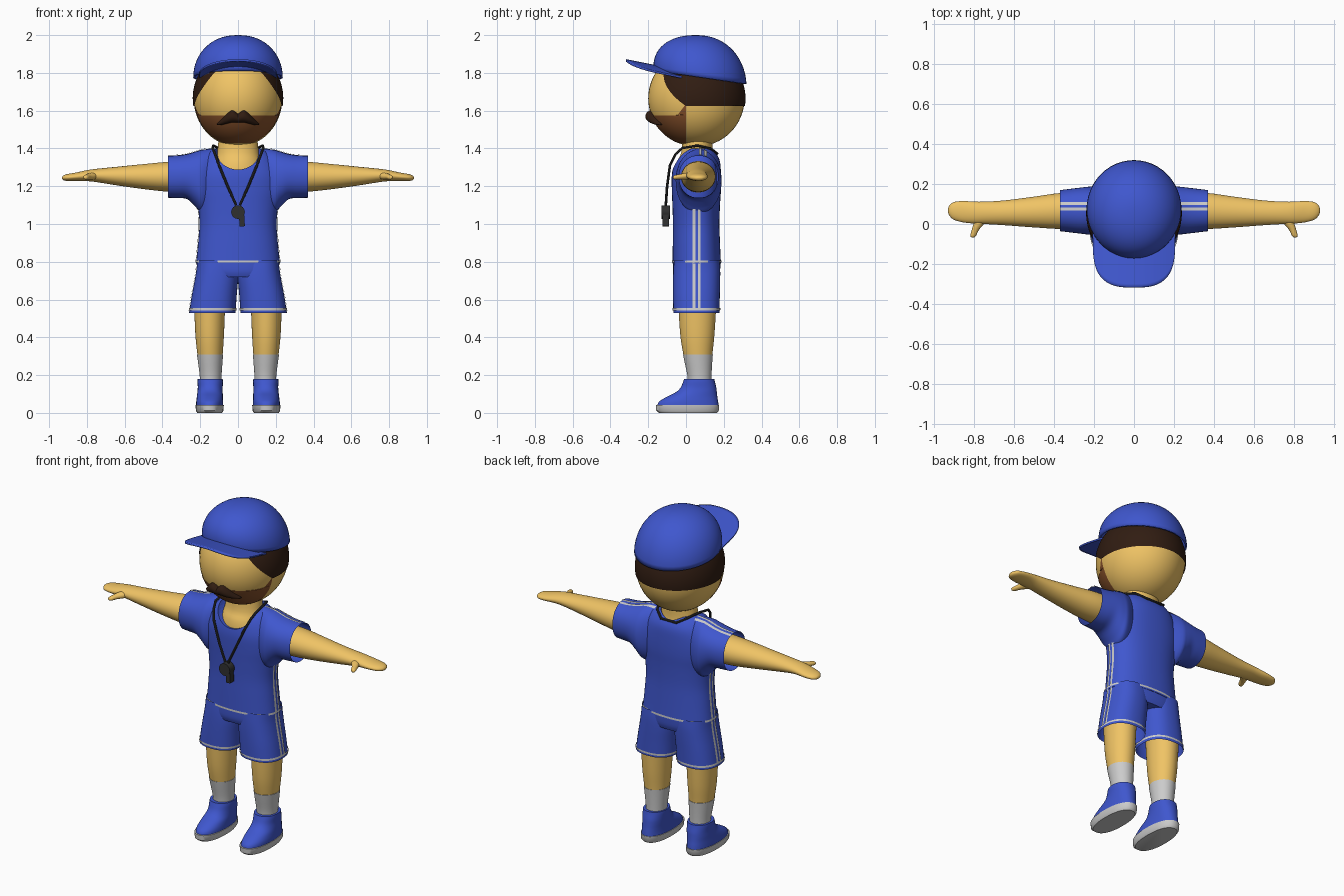
import bpy, bmesh
from math import sin, cos, pi, acos, sqrt, copysign
from mathutils import Vector

if "Cube" in bpy.data.objects:
    bpy.data.objects.remove(bpy.data.objects["Cube"])

COLORS = {'skin': (0.87, 0.55, 0.13), 'blue': (0.05, 0.095, 0.62), 'hair': (0.03, 0.012, 0.006),
          'beard': (0.25, 0.085, 0.025), 'dark': (0.03, 0.03, 0.03)}
MATS = {}
for key, rgb in COLORS.items():
    MATS[key] = bpy.data.materials.new(key)
    MATS[key].diffuse_color = (*rgb, 1)


def activate(ob):
    bpy.ops.object.select_all(action='DESELECT')
    ob.select_set(True)
    bpy.context.view_layer.objects.active = ob


def finish(ob, col):
    if col:
        ob.data.materials.append(MATS[col])
    activate(ob)
    bpy.ops.object.shade_smooth_by_angle(angle=0.7)
    return ob


def make(name, verts, faces, col, ref=None):
    bm = bmesh.new()
    vs = [bm.verts.new(v) for v in verts]
    for f in faces:
        bm.faces.new([vs[i] for i in f])
    bmesh.ops.remove_doubles(bm, verts=bm.verts, dist=1e-5)
    bmesh.ops.recalc_face_normals(bm, faces=bm.faces)
    ref = Vector(ref) if ref else sum((v.co for v in bm.verts), Vector()) / len(bm.verts)
    if sum((f.calc_center_median() - ref).dot(f.normal) * f.calc_area() for f in bm.faces) < 0:
        bmesh.ops.reverse_faces(bm, faces=bm.faces)
    me = bpy.data.meshes.new(name)
    bm.to_mesh(me)
    bm.free()
    ob = bpy.data.objects.new(name, me)
    bpy.context.collection.objects.link(ob)
    return finish(ob, col)


def grid(rows, cols, closed=False):
    last = cols if closed else cols - 1
    return [(r * cols + c, r * cols + (c + 1) % cols, (r + 1) * cols + (c + 1) % cols, (r + 1) * cols + c)
            for r in range(rows - 1) for c in range(last)]


def dense(rows, k=4):
    """Catmull-Rom interpolation of section rows (t, a, b, ra, rb)."""
    out = []
    for i in range(len(rows) - 1):
        p0, p1, p2, p3 = rows[max(i - 1, 0)], rows[i], rows[i + 1], rows[min(i + 2, len(rows) - 1)]
        for j in range(k):
            u = j / k
            out.append([0.5 * (2 * b + (c - a) * u + (2 * a - 5 * b + 4 * c - d) * u * u
                               + (3 * b - a - 3 * c + d) * u ** 3) for a, b, c, d in zip(p0, p1, p2, p3)])
    return out + [list(rows[-1])]


def at(rows, t):
    for p, q in zip(rows, rows[1:]):
        if t <= q[0]:
            break
    u = (t - p[0]) / (q[0] - p[0])
    return [a + (b - a) * u for a, b in zip(p, q)]


def place(axis, s, t, a, b):
    return (s * a, b, t) if axis == 'Z' else (s * t, b, a)


def loft(name, rows, col, axis='Z', s=1, n=2.0, caps=True, grow=0.0, seg=40):
    verts = []
    for t, a, b, ra, rb in rows:
        for i in range(seg):
            c, d = cos(2 * pi * i / seg), sin(2 * pi * i / seg)
            verts.append(place(axis, s, t, a + (ra + grow) * copysign(abs(c) ** (2 / n), c),
                               b + (rb + grow) * copysign(abs(d) ** (2 / n), d)))
    faces = grid(len(rows), seg, True)
    if caps:
        faces += [tuple(range(seg)), tuple(range(len(verts) - seg, len(verts)))]
    return make(name, verts, faces, col)


def band(name, rows, t0, t1, **kw):
    loft(name, [at(rows, t0), at(rows, t1)], None, caps=False, grow=0.004, **kw)


def stripe(name, rows, t0, t1, y, axis='Z', s=1, n=2.0):
    verts = []
    for i in range(25):
        t, a, b, ra, rb = at(rows, t0 + (t1 - t0) * i / 24)
        for yy in (y - 0.007, y + 0.007):
            h = (1 - min(1, abs((yy - b) / rb)) ** n) ** (1 / n)
            verts.append(place(axis, s, t, a + ra * h + 0.004, yy))
    make(name, verts, grid(25, 2), None, ref=(0, 0.06, 1.0))


def tube(name, pts, radius, col):
    cu = bpy.data.curves.new(name, 'CURVE')
    cu.dimensions, cu.bevel_depth, cu.bevel_resolution, cu.use_fill_caps = '3D', radius, 2, True
    sp = cu.splines.new('POLY')
    sp.points.add(len(pts) - 1)
    for p, co in zip(sp.points, pts):
        p.co = (*co, 1)
    ob = bpy.data.objects.new(name, cu)
    bpy.context.collection.objects.link(ob)
    activate(ob)
    bpy.ops.object.convert(target='MESH')
    return finish(bpy.context.object, col)


# Head
HC, HR = (0, 0.055, 1.665), (0.235, 0.255, 0.255)
bpy.ops.mesh.primitive_uv_sphere_add(segments=48, ring_count=32, location=HC)
head = bpy.context.object
head.name, head.scale = 'head', HR
finish(head, 'skin')


def head_patch(name, z0, z1, front, back, k, col):
    """Patch lying on the head between two depth limits, on both sides."""
    verts, faces, rows, cols = [], [], 40, 24
    for s in (1, -1):
        base = len(verts)
        for i in range(rows):
            z = z0 + (z1 - z0) * i / (rows - 1)
            r = sqrt(max(0, 1 - ((z - HC[2]) / HR[2]) ** 2))
            a0, a1 = [acos(max(-1, min(1, (f(z) - HC[1]) / (HR[1] * r)))) for f in (front, back)]
            for j in range(cols):
                a = a0 + (a1 - a0) * j / (cols - 1)
                verts.append((s * HR[0] * r * k * sin(a), HC[1] + HR[1] * r * k * cos(a), z))
        faces += [tuple(base + i for i in f) for f in grid(rows, cols)]
    make(name, verts, faces, col, ref=HC)


head_patch('hair', 1.625, 1.83, lambda z: -0.115 + 0.115 * (max(0, 1.79 - z) / 0.165) ** 2,
           lambda z: 9, 1.02, 'hair')
head_patch('beard', 1.43, 1.63, lambda z: -9 if z < 1.575 else -0.045 + 0.75 * (z - 1.575),
           lambda z: 0.0, 1.01, 'beard')
for s in (1, -1):
    loft('moustache_half', dense([(0, 1.56, -0.18, 0.024, 0.03), (0.03, 1.57, -0.183, 0.032, 0.032),
         (0.06, 1.557, -0.172, 0.026, 0.03), (0.09, 1.538, -0.15, 0.014, 0.022),
         (0.112, 1.527, -0.135, 0.003, 0.008)]), 'hair', 'X', s, seg=20)

# Cap crown with tilted rim, and curved brim
verts, rows, cols = [], 16, 48
for i in range(rows):
    a = pi / 2 * i / (rows - 1)
    r, h = max(0, cos(a)) ** 0.9, sin(a)
    for j in range(cols):
        w = 2 * pi * j / cols
        rim = 1.787 - 0.14 * (0.075 + 0.245 * sin(w))
        verts.append((0.237 * r * cos(w), 0.075 - 0.022 * h + (0.245 + 0.01 * h) * r * sin(w),
                      rim + (2.0 - rim) * h))
crown = make('cap_crown', verts, grid(rows, cols, True), 'blue', ref=(0, 0.06, 1.8))
verts, rows, cols = [], 10, 33
for i in range(rows):
    v = i / (rows - 1)
    for j in range(cols):
        u = 2 * j / (cols - 1) - 1
        a, b = u * 1.15, u * pi / 2
        x0, y0 = 0.225 * sin(a), 0.075 - 0.235 * cos(a)
        x1, y1 = 0.207 * copysign(abs(sin(b)) ** 0.7, b), -0.025 - 0.292 * max(0, cos(b)) ** 0.5
        x, y = x0 + (x1 - x0) * v, y0 + (y1 - y0) * v
        verts.append((x, y, 1.775 - 0.2 * y + 0.034 * (1 - (x / 0.21) ** 2)))
brim = make('cap_brim', verts, grid(rows, cols), 'blue', ref=(0, -0.15, 1.5))
for ob in (crown, brim):
    mod = ob.modifiers.new('thickness', 'SOLIDIFY')
    mod.thickness = 0.01

# Neck and upper chest
loft('neck', dense([(1.22, 0, 0.05, 0.15, 0.105), (1.28, 0, 0.05, 0.14, 0.108), (1.33, 0, 0.052, 0.122, 0.1),
                    (1.38, 0, 0.058, 0.11, 0.083), (1.48, 0, 0.062, 0.1, 0.078)]), 'skin')

# Shirt body with scooped neckline
TORSO = dense([(0.79, 0, 0.057, 0.222, 0.128), (0.9, 0, 0.055, 0.211, 0.125), (1.0, 0, 0.054, 0.204, 0.123),
               (1.1, 0, 0.054, 0.212, 0.126), (1.18, 0, 0.055, 0.225, 0.13), (1.26, 0, 0.055, 0.222, 0.13),
               (1.33, 0, 0.06, 0.195, 0.12), (1.375, 0, 0.062, 0.165, 0.098), (1.4, 0, 0.065, 0.128, 0.075)])
shirt = loft('shirt', TORSO, 'blue', n=2.3, seg=56)
bpy.ops.mesh.primitive_uv_sphere_add(segments=48, ring_count=24, location=(0, -0.03, 1.42))
cutter = bpy.context.object
cutter.name, cutter.scale, cutter.hide_render = 'neckline_cutter', (0.127, 0.2, 0.135), True
cutter.data.materials.append(MATS['blue'])
mod = shirt.modifiers.new('neckline', 'BOOLEAN')
mod.object, mod.operation, mod.solver = cutter, 'DIFFERENCE', 'EXACT'
activate(shirt)
bpy.ops.object.modifier_apply(modifier=mod.name)
bpy.data.objects.remove(cutter)
band('waist_trim', TORSO, 0.796, 0.807, n=2.3, seg=56)

# Section rows of the mirrored parts: (position, centre, centre, radius, radius)
SLEEVE = dense([(0.125, 1.235, 0.068, 0.165, 0.085), (0.19, 1.225, 0.067, 0.168, 0.118),
                (0.225, 1.237, 0.067, 0.146, 0.12), (0.27, 1.251, 0.067, 0.119, 0.115),
                (0.32, 1.25, 0.067, 0.113, 0.109), (0.37, 1.25, 0.067, 0.111, 0.103)])
ARM = dense([(0.25, 1.25, 0.065, 0.083, 0.092), (0.37, 1.25, 0.065, 0.079, 0.09), (0.5, 1.251, 0.06, 0.066, 0.077),
             (0.65, 1.254, 0.056, 0.048, 0.062), (0.75, 1.257, 0.056, 0.035, 0.056), (0.8, 1.256, 0.057, 0.029, 0.055),
             (0.86, 1.25, 0.062, 0.022, 0.053), (0.905, 1.246, 0.066, 0.018, 0.043),
             (0.926, 1.244, 0.068, 0.011, 0.024), (0.932, 1.244, 0.068, 0.002, 0.006)])
SHORT = dense([(0.53, 0.136, 0.055, 0.123, 0.122), (0.62, 0.126, 0.055, 0.119, 0.124),
               (0.7, 0.115, 0.056, 0.115, 0.125), (0.76, 0.11, 0.057, 0.11, 0.124), (0.81, 0.108, 0.057, 0.108, 0.12)])
LEG = dense([(0.14, 0.145, 0.072, 0.054, 0.06), (0.2, 0.145, 0.071, 0.056, 0.062), (0.31, 0.148, 0.063, 0.067, 0.077),
             (0.42, 0.15, 0.06, 0.076, 0.091), (0.6, 0.15, 0.06, 0.083, 0.102)])
SOLE = [(0.0, 0.15, 0.01, 0.066, 0.153), (0.012, 0.15, 0.008, 0.073, 0.166), (0.042, 0.15, 0.008, 0.075, 0.168)]
SHOE = dense([(0.035, 0.15, 0.01, 0.072, 0.163), (0.06, 0.15, 0.014, 0.071, 0.156), (0.085, 0.149, 0.032, 0.069, 0.134),
              (0.11, 0.148, 0.055, 0.067, 0.108), (0.135, 0.147, 0.066, 0.066, 0.094),
              (0.165, 0.147, 0.069, 0.067, 0.084), (0.18, 0.147, 0.07, 0.066, 0.08)])
THUMB = dense([(-0.068, 0.808, 1.246, 0.004, 0.004), (-0.06, 0.806, 1.247, 0.014, 0.011),
               (-0.03, 0.795, 1.25, 0.018, 0.014), (0.0, 0.778, 1.253, 0.026, 0.018), (0.04, 0.755, 1.255, 0.035, 0.02)])

for s, side in ((1, 'left'), (-1, 'right')):
    # Sleeve, arm and thumb
    loft(side + '_sleeve', SLEEVE, 'blue', 'X', s, caps=False, n=2.15)
    loft(side + '_arm', ARM, 'skin', 'X', s)
    verts = [(s * (a + ra * cos(i * pi / 10)), t, b + rb * sin(i * pi / 10))
             for t, a, b, ra, rb in THUMB for i in range(20)]
    make(side + '_thumb', verts, grid(len(THUMB), 20, True) + [tuple(range(20))], 'skin')
    # Shorts leg, bare leg, sock and shoe
    loft(side + '_shorts_leg', SHORT, 'blue', s=s, n=2.4, caps=False)
    band(side + '_hem_trim', SHORT, 0.543, 0.554, s=s, n=2.4)
    loft(side + '_leg', [at(LEG, 0.3)] + [r for r in LEG if r[0] > 0.301], 'skin', s=s)
    loft(side + '_sock', [r for r in LEG if r[0] < 0.309] + [at(LEG, 0.31)], None, s=s, grow=0.002)
    loft(side + '_sole', SOLE, None, s=s, n=2.3)
    loft(side + '_shoe', SHOE, 'blue', s=s, n=2.2)
    # Double stripes down sleeves, shirt sides and shorts
    for y in (0.042, 0.07):
        stripe(side + '_shirt_stripe', TORSO, 0.807, 1.14, y, s=s, n=2.3)
        stripe(side + '_shorts_stripe', SHORT, 0.554, 0.796, y, s=s, n=2.4)
        stripe(side + '_sleeve_stripe', SLEEVE, 0.13, 0.37, y + 0.033, 'X', s, n=2.15)

# Seat of the shorts joining both legs
loft('shorts_seat', dense([(0.72, 0, 0.056, 0.2, 0.115), (0.75, 0, 0.056, 0.215, 0.124),
                           (0.8, 0, 0.057, 0.216, 0.126)]), 'blue', n=2.4)

# Whistle on a cord
half = [(0.01, -0.107, 1.1), (0.055, -0.1, 1.2), (0.1, -0.085, 1.31), (0.122, -0.055, 1.37),
        (0.134, -0.02, 1.402), (0.13, 0.06, 1.415), (0.1, 0.13, 1.4), (0.05, 0.165, 1.372)]
tube('cord', half + [(-x, y, z) for x, y, z in reversed(half)], 0.007, 'dark')
bpy.ops.mesh.primitive_cylinder_add(vertices=24, radius=0.036, depth=0.045, location=(0, -0.107, 1.063),
                                    rotation=(pi / 2, 0, 0))
bpy.context.object.name = 'whistle_body'
finish(bpy.context.object, 'dark')
bpy.ops.mesh.primitive_cube_add(size=1, location=(0.02, -0.107, 1.03), rotation=(0, -0.06, 0))
bpy.context.object.name, bpy.context.object.scale = 'whistle_mouthpiece', (0.028, 0.036, 0.085)
finish(bpy.context.object, 'dark')

for m in bpy.data.materials:
    if m.users and not m.is_grease_pencil:
        m.use_nodes = True
        m.node_tree.nodes["Principled BSDF"].inputs["Base Color"].default_value = m.diffuse_color
